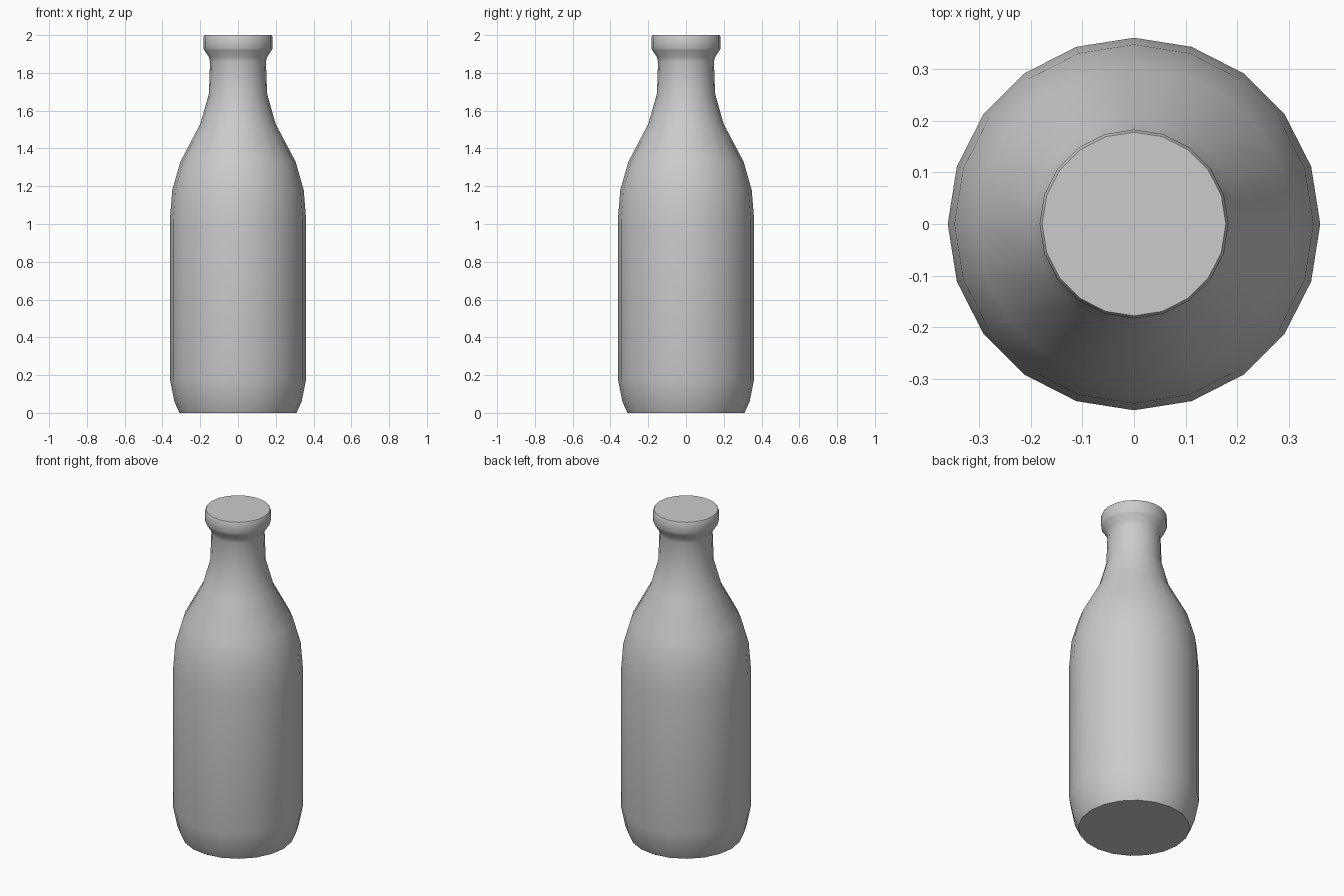
import bpy, bmesh, math

if "Cube" in bpy.data.objects:
    bpy.data.objects.remove(bpy.data.objects["Cube"])

SIDES = 20

# Bottle profile from base to lip: (radius, height)
profile = [
    (0.31, 0.0), (0.337, 0.06), (0.361, 0.18),      # rounded base
    (0.361, 1.02), (0.348, 1.18), (0.305, 1.33),    # body and shoulder
    (0.199, 1.53), (0.154, 1.69), (0.148, 1.86),    # neck
    (0.155, 1.885), (0.178, 1.92),                  # flare under lip
    (0.183, 1.93), (0.183, 1.99), (0.178, 2.0),     # lip
]

# Lathe the profile into rings, then cap both ends
bm = bmesh.new()
rings = []
for r, z in profile:
    rings.append([bm.verts.new((r * math.cos(2 * math.pi * i / SIDES),
                                r * math.sin(2 * math.pi * i / SIDES), z))
                  for i in range(SIDES)])
for a, b in zip(rings, rings[1:]):
    for i in range(SIDES):
        j = (i + 1) % SIDES
        bm.faces.new((a[i], a[j], b[j], b[i]))
bm.faces.new(rings[0][::-1])
bm.faces.new(rings[-1])

mesh = bpy.data.meshes.new("bottle")
bm.to_mesh(mesh)
bm.free()
bottle = bpy.data.objects.new("bottle", mesh)
bpy.context.collection.objects.link(bottle)

# Smooth sides with sharp cap edges
bpy.context.view_layer.objects.active = bottle
bottle.select_set(True)
bpy.ops.object.shade_smooth_by_angle(angle=math.radians(40))
